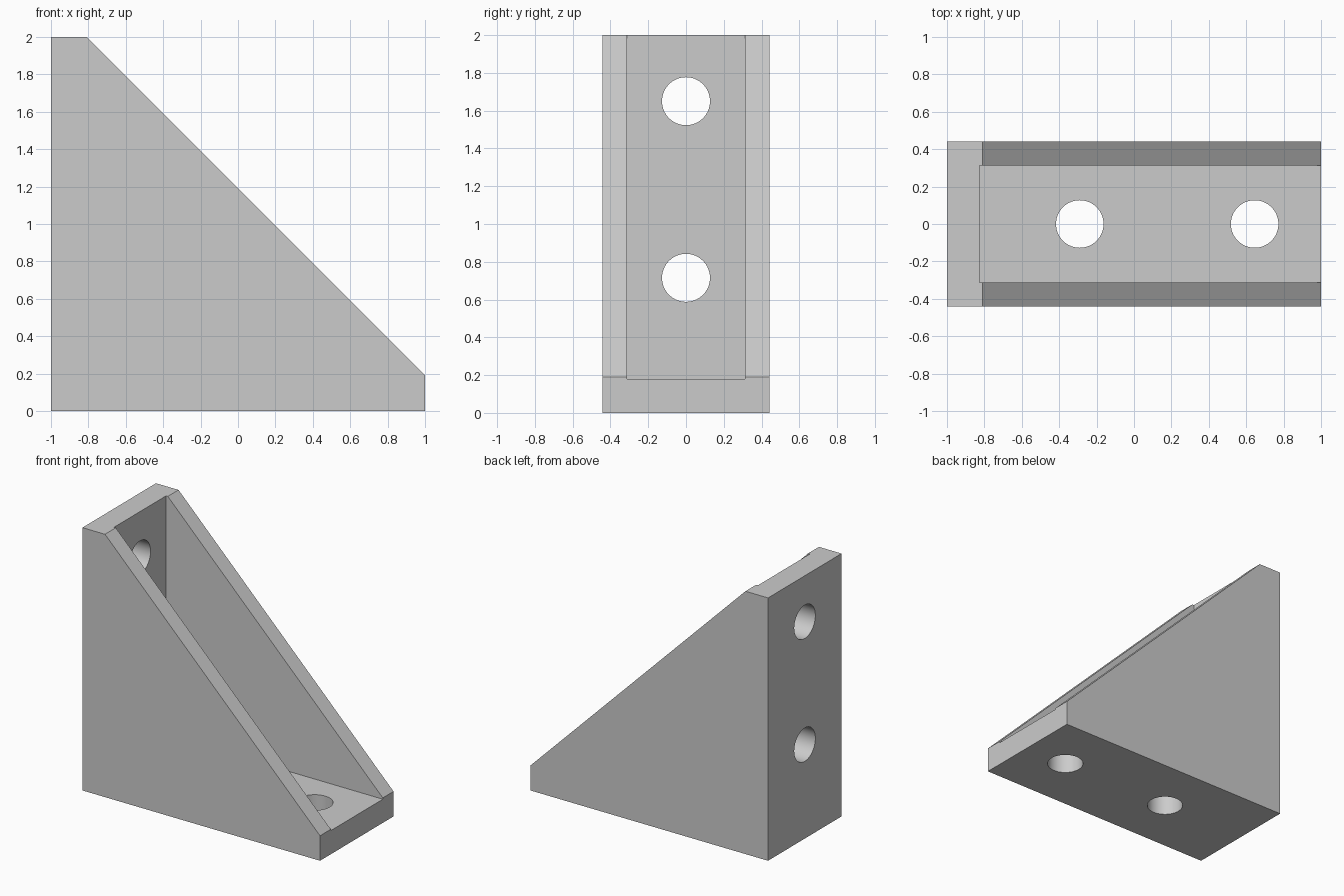
import bpy
import bmesh
from math import cos, sin, pi

if "Cube" in bpy.data.objects:
    bpy.data.objects.remove(bpy.data.objects["Cube"], do_unlink=True)

OUTER, INNER = 0.442, 0.313         # half widths outside and inside the webs
BACK, FLOOR = -0.825, 0.18          # inner faces of back plate and base plate
TOP_X, TIP_Z = -0.81, 0.19          # ends of the sloping web edge
HOLE_R, STEPS = 0.127, 32
BASE_HOLES, BACK_HOLES = (-0.29, 0.645), (0.715, 1.65)

GREY = (0.6, 0.6, 0.6, 1)
grey = bpy.data.materials.new("light_grey")
grey.use_nodes = True
grey.diffuse_color = GREY
grey.node_tree.nodes["Principled BSDF"].inputs["Base Color"].default_value = GREY

bm = bmesh.new()


def add_face(points, smooth=False):
    """Add a face on the +y half and its mirror image on the -y half."""
    for side in (1, -1):
        face = bm.faces.new([bm.verts.new((x, side * y, z)) for x, y, z in points])
        face.smooth = smooth


def half_circle(centre):
    """Points (along, y) of the half hole on the +y side."""
    angles = [pi * (1 - i / STEPS) for i in range(STEPS + 1)]
    return [(centre + HOLE_R * cos(a), HOLE_R * sin(a)) for a in angles]


def drilled_plate(holes, outside, inside, place):
    """Both faces of a plate and its hole walls; place maps (along, y, depth) to xyz."""
    for start, end, width, depth in (outside, inside):
        outline = [(start, 0)]
        for centre in holes:
            outline += half_circle(centre)
        outline += [(end, 0), (end, width), (start, width)]
        add_face([place(a, y, depth) for a, y in outline])
    for centre in holes:
        arc = half_circle(centre)
        for p, q in zip(arc, arc[1:]):
            add_face([place(*p, outside[3]), place(*q, outside[3]),
                      place(*q, inside[3]), place(*p, inside[3])], smooth=True)


# Base plate and back plate
drilled_plate(BASE_HOLES, (-1, 1, OUTER, 0), (BACK, 1, INNER, FLOOR),
              lambda a, y, d: (a, y, d))
drilled_plate(BACK_HOLES, (0, 2, OUTER, -1), (FLOOR, 2, INNER, BACK),
              lambda a, y, d: (d, y, a))

# Side webs: outside, inside and sloping edge
add_face([(x, OUTER, z) for x, z in
          ((-1, 0), (1, 0), (1, TIP_Z), (TOP_X, 2), (-1, 2))])
add_face([(x, INNER, z) for x, z in
          ((BACK, FLOOR), (1, FLOOR), (1, TIP_Z), (TOP_X, 2), (BACK, 2))])
add_face([(1, INNER, TIP_Z), (1, OUTER, TIP_Z), (TOP_X, OUTER, 2), (TOP_X, INNER, 2)])

# Flat ends: top of the back plate and tip of the base plate
add_face([(x, y, 2) for x, y in
          ((-1, 0), (-1, OUTER), (TOP_X, OUTER), (TOP_X, INNER), (BACK, INNER), (BACK, 0))])
add_face([(1, y, z) for y, z in
          ((0, 0), (OUTER, 0), (OUTER, TIP_Z), (INNER, TIP_Z), (INNER, FLOOR), (0, FLOOR))])

# Weld into one closed body, with crisp hole rims
bmesh.ops.remove_doubles(bm, verts=bm.verts[:], dist=0.0001)
bmesh.ops.recalc_face_normals(bm, faces=bm.faces[:])
for edge in bm.edges:
    edge.smooth = all(face.smooth for face in edge.link_faces)

mesh = bpy.data.meshes.new("corner_bracket")
bm.to_mesh(mesh)
bm.free()
mesh.materials.append(grey)
bracket = bpy.data.objects.new("corner_bracket", mesh)
bpy.context.collection.objects.link(bracket)
